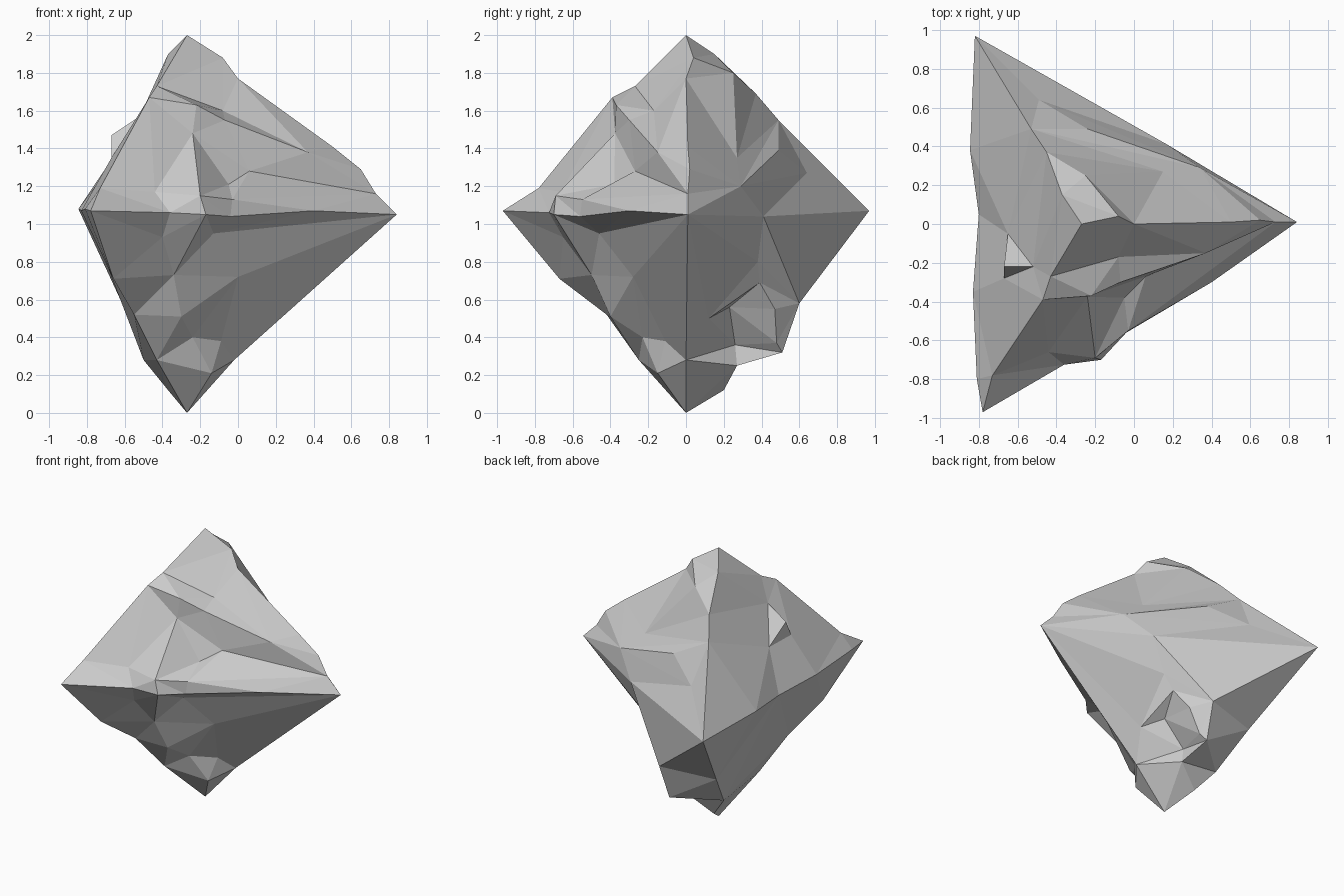
import bpy, bmesh
from mathutils import Vector
from mathutils.geometry import delaunay_2d_cdt

if "Cube" in bpy.data.objects:
    bpy.data.objects.remove(bpy.data.objects["Cube"])

# Main corners of the three-sided double pyramid
TOP, BOTTOM = (-.27, 0, 2), (-.27, 0, 0)
RIGHT, BACK, FRONT = (.84, .01, 1.05), (-.82, .97, 1.07), (-.78, -.97, 1.07)

# Chipped ridges, from tip to corner
top_right = [TOP, (-.08, .04, 1.88), (0, 0, 1.77), (.5, .01, 1.41), (.65, .02, 1.29), (.73, .01, 1.16), RIGHT]
top_back = [TOP, (-.37, .15, 1.9), (-.45, .37, 1.69), (-.53, .49, 1.55), BACK]
top_front = [TOP, (-.43, -.27, 1.73), (-.47, -.39, 1.67), (-.73, -.78, 1.19), FRONT]
low_right = [BOTTOM, (-.02, 0, .28), RIGHT]
low_back = [BOTTOM, (-.37, .2, .12), (-.5, .27, .28), (-.6, .5, .55), BACK]
low_front = [BOTTOM, (-.43, -.25, .28), (-.55, -.42, .52), (-.66, -.67, .71), FRONT]

# Waist edges
waist_front = [(.4, -.3, 1.07), (-.04, -.56, 1.04), (-.17, -.7, 1.05), (-.36, -.725, 1.06)]
waist_left = [(-.81, -.8, 1.08), (-.83, -.35, 1.07), (-.8, .05, 1.06), (-.845, .38, 1.08)]
waist_back = [(.17, .41, 1.04)]


def add_side(bm, ridge_a, waist, ridge_b, creases=()):
    """Triangulate one pyramid side in its own plane, keeping each crease line as edges."""
    loop = ridge_a + waist + ridge_b[:0:-1]
    every = list(dict.fromkeys(loop + [p for line in creases for p in line]))
    n = len(loop)
    edges = [(i, (i + 1) % n) for i in range(n)]
    edges += [(every.index(p), every.index(q)) for line in creases for p, q in zip(line, line[1:])]
    pts = [Vector(p) for p in every]
    tip, a, b = Vector(ridge_a[0]), Vector(ridge_a[-1]), Vector(ridge_b[-1])
    u = (b - a).normalized()
    v = (b - a).cross(a - tip).cross(u).normalized()
    flat = [Vector(((p - tip).dot(u), (p - tip).dot(v))) for p in pts]
    _, _, tris, origin, _, _ = delaunay_2d_cdt(flat, edges, [], 1, 1e-5)
    verts = [bm.verts.new(p) for p in pts]
    for tri in tris:
        ids = [origin[i][0] for i in tri if origin[i]]
        if len(set(ids)) == 3:
            bm.faces.new([verts[i] for i in ids])


bm = bmesh.new()

# Upper front: two ledges and a chip at the waist
add_side(bm, top_right, waist_front, top_front, [
    [(-.08, -.17, 1.6)],
    [(-.22, -.37, 1.63), (-.07, -.3, 1.55), (.37, -.15, 1.38)],
    [(-.24, -.375, 1.48), (.06, -.27, 1.28), top_right[-2]],
    [(-.05, -.38, 1.21)],
    [(-.44, -.66, 1.17), (-.2, -.69, 1.15), (-.03, -.55, 1.13), top_right[-2]]])

# Upper left: one small spur
add_side(bm, top_front, waist_left, top_back, [
    [(-.65, -.05, 1.34), (-.52, -.22, 1.57), (-.67, -.28, 1.35)], [(-.67, -.22, 1.47)]])

# Upper back: overhanging lips meeting at one point
lip = (.34, .29, 1.2)
add_side(bm, top_right, waist_back, top_back, [
    [(-.25, .25, 1.8)], [(.15, .27, 1.35)],
    [(-.24, .49, 1.39), lip, (-.49, .64, 1.27)], [lip, top_back[-2]]])

# Lower front: spike under the waist chip, facets near the tip
add_side(bm, low_right, waist_front, low_front, [
    [waist_front[2], (-.34, -.5, .73), (-.13, -.46, .95), RIGHT, (0, -.28, .72)],
    [(-.4, -.65, .93)], [(-.3, -.4, .51)], [(-.24, -.23, .4)], [(-.09, -.11, .38)], [(-.14, -.15, .21)]])

# Lower left: plain
add_side(bm, low_front, waist_left, low_back)

# Lower back: long fold and a bulging lump
add_side(bm, low_right, waist_back, low_back, [
    [waist_back[0], (.05, .38, .8), (-.02, .39, .69), (-.08, .23, .56), (.04, .12, .5), low_right[1]],
    [(-.2, .6, .58), (-.1, .47, .55), (-.18, .48, .37), (-.22, .26, .36), (-.2, .27, .25), (-.22, .51, .32)]])

# Join the sides into one flat-shaded crystal rock
bmesh.ops.remove_doubles(bm, verts=bm.verts, dist=1e-4)
bmesh.ops.delete(bm, geom=[p for p in bm.verts if not p.link_faces], context='VERTS')
bmesh.ops.holes_fill(bm, edges=[e for e in bm.edges if e.is_boundary], sides=0)
bmesh.ops.recalc_face_normals(bm, faces=bm.faces)
mesh = bpy.data.meshes.new("crystal_rock")
bm.to_mesh(mesh)
bm.free()
bpy.context.collection.objects.link(bpy.data.objects.new("crystal_rock", mesh))
